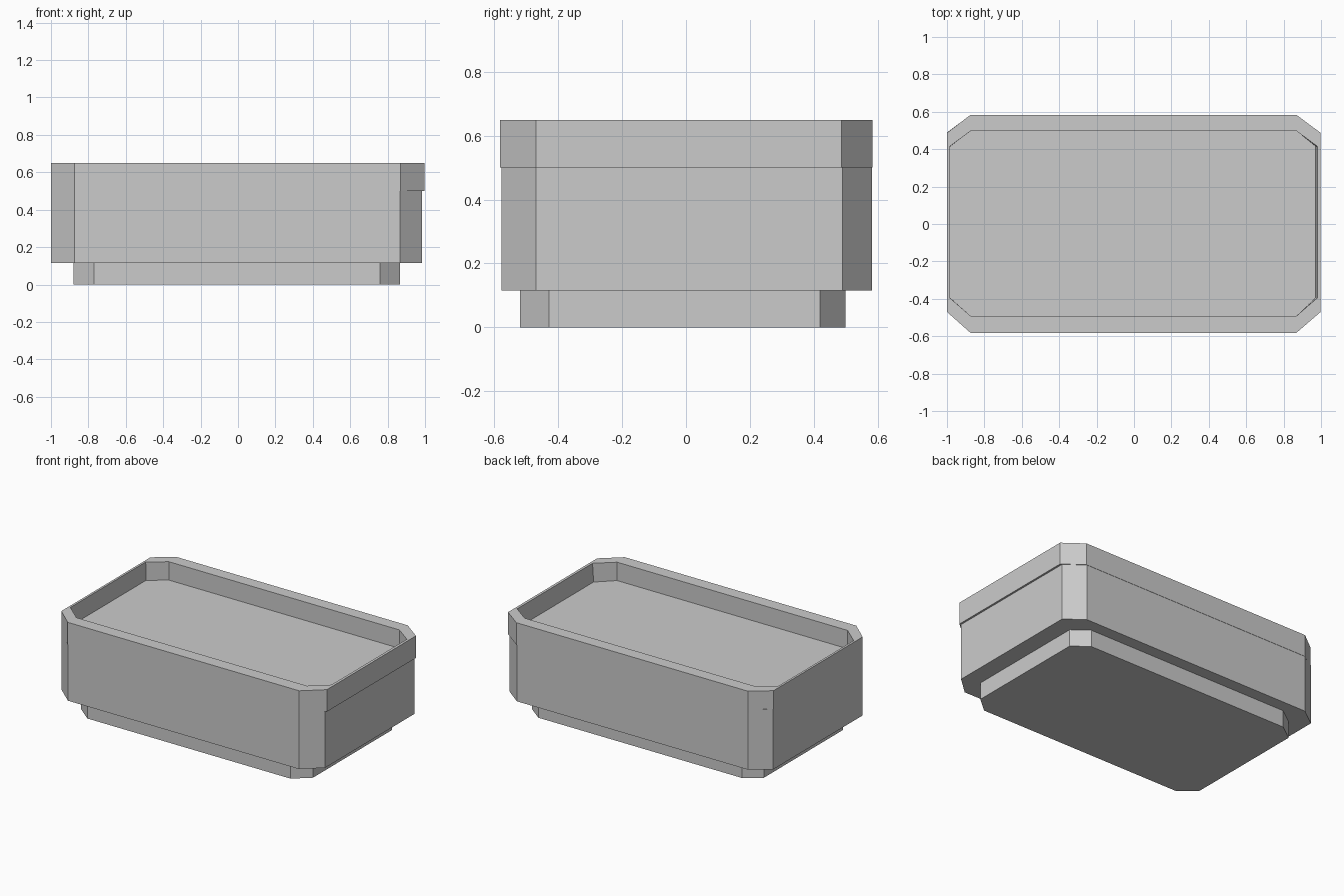
import bpy
import bmesh

if "Cube" in bpy.data.objects:
    bpy.data.objects.remove(bpy.data.objects["Cube"])


def octagon(x0, x1, y0, y1, cx0, cx1, cy0, cy1):
    """Chamfered rectangle: outer limits, then where the corner cuts begin."""
    return [(cx0, y0), (cx1, y0), (x1, cy0), (x1, cy1),
            (cx1, y1), (cx0, y1), (x0, cy1), (x0, cy0)]


def finish(name, bm):
    bmesh.ops.recalc_face_normals(bm, faces=bm.faces)
    mesh = bpy.data.meshes.new(name)
    bm.to_mesh(mesh)
    bm.free()
    obj = bpy.data.objects.new(name, mesh)
    bpy.context.collection.objects.link(obj)
    return obj


def loop(bm, outline, z):
    return [bm.verts.new((x, y, z)) for x, y in outline]


def bridge(bm, a, b):
    for i in range(len(a)):
        j = (i + 1) % len(a)
        bm.faces.new((a[i], a[j], b[j], b[i]))


def slab(name, outline, z0, z1):
    bm = bmesh.new()
    low, high = loop(bm, outline, z0), loop(bm, outline, z1)
    bm.faces.new(low)
    bm.faces.new(high)
    bridge(bm, low, high)
    return finish(name, bm)


def ring(name, outer, inner_low, inner_high, z0, z1):
    bm = bmesh.new()
    loops = [loop(bm, outer, z0), loop(bm, outer, z1),
             loop(bm, inner_high, z1), loop(bm, inner_low, z0)]
    for k in range(4):
        bridge(bm, loops[k], loops[(k + 1) % 4])
    return finish(name, bm)


# Recessed foot
slab("foot", octagon(-0.88, 0.865, -0.52, 0.50, -0.77, 0.76, -0.43, 0.42), 0, 0.13)

# Main body, its top is the tray floor
slab("body", octagon(-0.999, 0.985, -0.578, 0.582, -0.875, 0.865, -0.47, 0.49), 0.115, 0.525)

# Raised rim, wide along the long sides and thin at the ends
ring("rim",
     octagon(-1.0, 0.998, -0.582, 0.584, -0.874, 0.868, -0.47, 0.487),
     octagon(-0.983, 0.97, -0.495, 0.50, -0.87, 0.865, -0.395, 0.415),
     octagon(-0.985, 0.98, -0.495, 0.50, -0.87, 0.865, -0.395, 0.415),
     0.50, 0.65)
